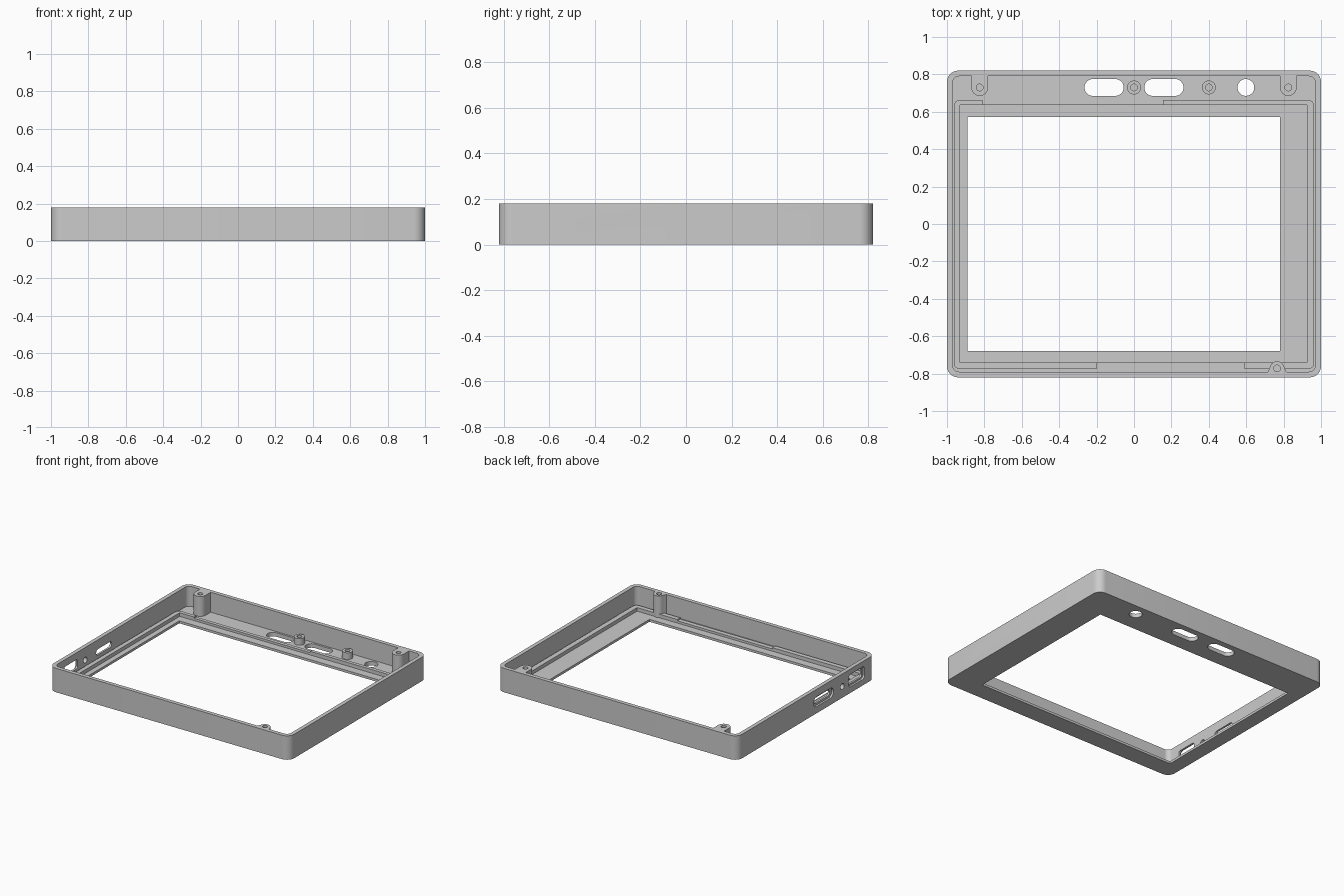
import bpy, bmesh, math
from mathutils import Matrix, Vector

if "Cube" in bpy.data.objects:
    bpy.data.objects.remove(bpy.data.objects["Cube"])

grey = bpy.data.materials.new("plain grey")
grey.diffuse_color = (0.6, 0.6, 0.6, 1)
grey.use_nodes = True
grey.node_tree.nodes["Principled BSDF"].inputs["Base Color"].default_value = grey.diffuse_color

H, FLOOR, LIP, RIB = 0.18, 0.03, 0.018, 0.045


def rounded(x0, x1, y0, y1, r, n=8):
    """Outline of a rectangle with round corners, counter-clockwise."""
    if r <= 0:
        return [(x0, y0), (x1, y0), (x1, y1), (x0, y1)]
    pts = []
    corners = [(x1 - r, y1 - r), (x0 + r, y1 - r), (x0 + r, y0 + r), (x1 - r, y0 + r)]
    for k, (cx, cy) in enumerate(corners):
        for i in range(n + 1):
            a = (k + i / n) * math.pi / 2
            p = (cx + r * math.cos(a), cy + r * math.sin(a))
            if not pts or math.dist(p, pts[-1]) > 1e-4:
                pts.append(p)
    if math.dist(pts[0], pts[-1]) < 1e-4:
        pts.pop()
    return pts


def circle(x, y, r, n=32):
    return [(x + r * math.cos(2 * math.pi * i / n), y + r * math.sin(2 * math.pi * i / n))
            for i in range(n)]


def prism(name, pts, z0, z1, side=False):
    """Extrude an outline along z, or along x when side is set (outline is then y, z)."""
    bm = bmesh.new()
    face = bm.faces.new([bm.verts.new((x, y, z0)) for x, y in pts])
    ext = bmesh.ops.extrude_face_region(bm, geom=[face])
    bmesh.ops.translate(bm, vec=Vector((0, 0, z1 - z0)),
                        verts=[v for v in ext["geom"] if isinstance(v, bmesh.types.BMVert)])
    if side:
        bm.transform(Matrix(((0, 0, 1, 0), (1, 0, 0, 0), (0, 1, 0, 0), (0, 0, 0, 1))))
    bmesh.ops.recalc_face_normals(bm, faces=bm.faces)
    me = bpy.data.meshes.new(name)
    bm.to_mesh(me)
    bm.free()
    ob = bpy.data.objects.new(name, me)
    bpy.context.collection.objects.link(ob)
    me.materials.append(grey)
    return ob


def boolean(ob, tool, op):
    mod = ob.modifiers.new(op, "BOOLEAN")
    mod.operation, mod.solver, mod.object = op, "EXACT", tool
    bpy.context.view_layer.objects.active = ob
    bpy.ops.object.modifier_apply(modifier=mod.name)
    bpy.data.objects.remove(tool)


def cut(ob, *args, **kw):
    boolean(ob, prism("cutter", *args, **kw), "DIFFERENCE")


def add(ob, *args, **kw):
    boolean(ob, prism("addition", *args, **kw), "UNION")


# Tray with thin walls
case = prism("case_frame", rounded(-1, 1, -0.82, 0.82, 0.06), 0, H)
cut(case, rounded(-0.97, 0.97, -0.79, 0.79, 0.035), FLOOR, H + 0.1)

# Rib around the screen, with lowered gaps at back and front
rib = prism("screen_rib", rounded(-0.963, 0.963, -0.775, 0.662, 0.03), FLOOR - 0.005, RIB)
cut(rib, rounded(-0.93, 0.925, -0.74, 0.635, 0), 0, H)
cut(rib, rounded(-0.81, 0.155, 0.6, 0.7, 0), FLOOR + 0.005, H)
cut(rib, rounded(-0.2, 0.59, -0.8, -0.7, 0), FLOOR + 0.005, H)
boolean(case, rib, "UNION")

# Screen recess and window
cut(case, rounded(-0.93, 0.925, -0.74, 0.635, 0), LIP, RIB + 0.02)
cut(case, rounded(-0.89, 0.78, -0.68, 0.573, 0), -0.1, H)

# Full-height screw bosses on the back wall
for x in (-0.825, 0.825):
    u_shape = [(x + 0.045, 0.80), (x - 0.045, 0.80)]
    u_shape += [(x + 0.045 * math.cos(a), 0.73 + 0.045 * math.sin(a))
                for a in [math.pi * (1 + i / 16) for i in range(17)]]
    add(case, u_shape, FLOOR - 0.01, H)
    cut(case, circle(x, 0.73, 0.018, 24), FLOOR + 0.01, H + 0.1)

# Flared screw boss on the front wall
flare = [(0.71, -0.80), (0.82, -0.80), (0.812, -0.785)]
flare += [(0.765 + 0.038 * math.cos(a), -0.772 + 0.038 * math.sin(a))
          for a in [math.pi * (0.08 + 0.84 * i / 16) for i in range(17)]]
flare.append((0.718, -0.785))
add(case, flare, LIP - 0.008, H)
cut(case, circle(0.765, -0.772, 0.018, 24), FLOOR + 0.01, H + 0.1)

# Short posts
for x in (0, 0.4):
    add(case, circle(x, 0.73, 0.037), FLOOR - 0.01, 0.08)
    cut(case, circle(x, 0.73, 0.018, 24), FLOOR, H)

# Floor slots and round hole
for s in (-1, 1):
    cut(case, rounded(s * 0.16 - 0.105, s * 0.16 + 0.105, 0.685, 0.775, 0.0449), -0.1, 0.1)
cut(case, circle(0.598, 0.73, 0.045), -0.1, 0.1)

# Side wall holes with wider inner recess
for s in (-1, 1):
    cut(case, circle(-0.43, 0.085, 0.022), s * 1 - 0.1, s * 1 + 0.1, side=True)
    cut(case, circle(-0.43, 0.085, 0.035), s * 0.965 - 0.02, s * 0.965 + 0.02, side=True)

# Left wall ports: outer recess and through opening
cut(case, rounded(-0.325, -0.09, 0.05, 0.125, 0.037), -1.1, -0.985, side=True)
cut(case, rounded(-0.30, -0.115, 0.066, 0.11, 0.0215), -1.1, -0.9, side=True)
cut(case, rounded(-0.695, -0.505, 0.045, 0.14, 0.025), -1.1, -0.985, side=True)
cut(case, rounded(-0.68, -0.52, 0.058, 0.127, 0.015), -1.1, -0.9, side=True)

# Smooth round walls, sharp edges kept
bpy.ops.object.select_all(action="DESELECT")
case.select_set(True)
bpy.context.view_layer.objects.active = case
bpy.ops.object.shade_smooth_by_angle(angle=math.radians(30))
